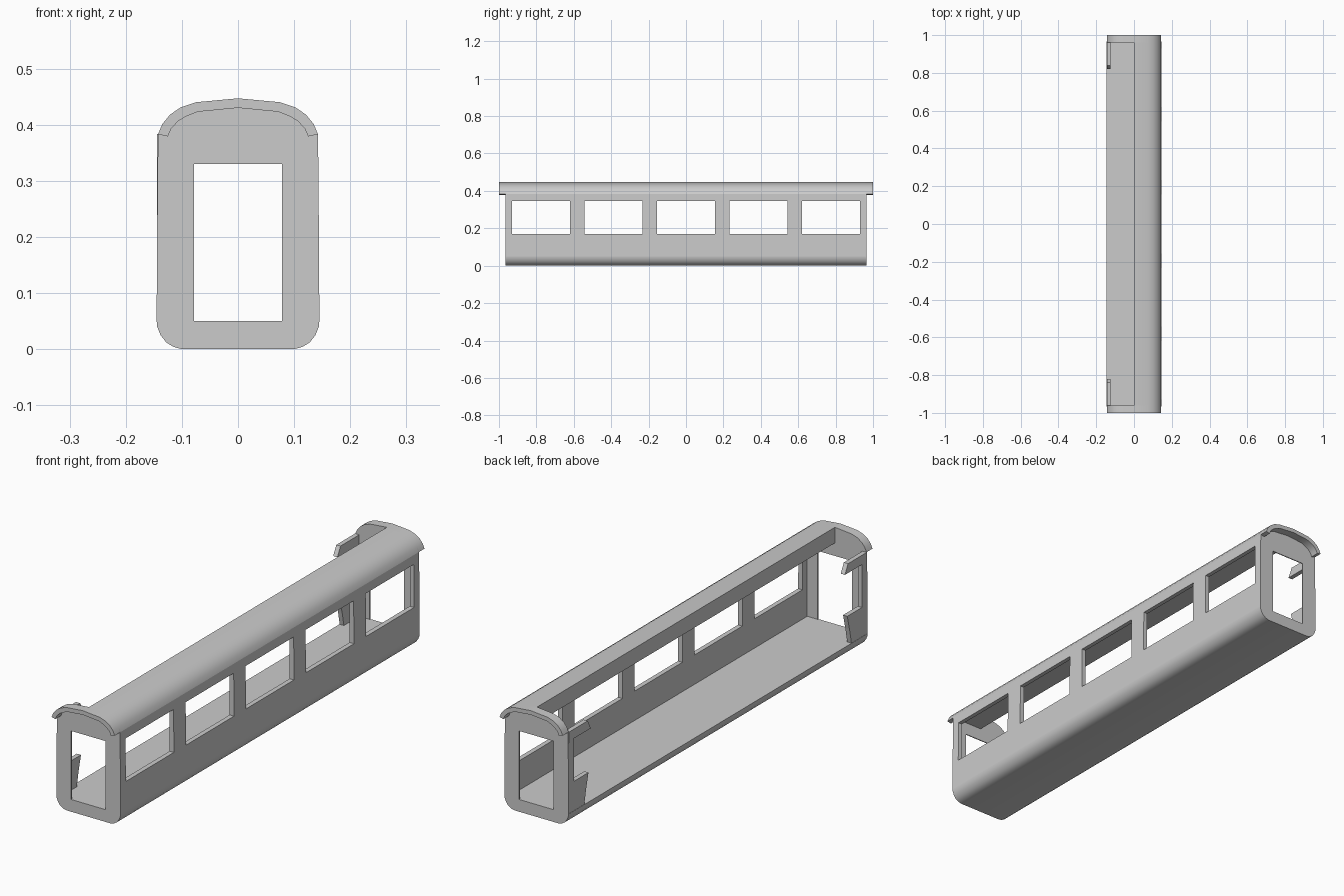
import bpy, bmesh, math
from mathutils import Vector

if "Cube" in bpy.data.objects:
    bpy.data.objects.remove(bpy.data.objects["Cube"], do_unlink=True)

grey = bpy.data.materials.new("light_grey")
grey.use_nodes = True
grey.diffuse_color = (0.6, 0.6, 0.6, 1)
grey.node_tree.nodes["Principled BSDF"].inputs["Base Color"].default_value = (0.6, 0.6, 0.6, 1)

BODY = 0.965      # half length of the body
PLATE = 0.004     # thickness of the end walls
INNER = BODY - PLATE
FLOOR, CEILING = 0.05, 0.383


def prism(name, points, start, end, axis="y"):
    """Extrude a closed profile, (x, z) along y or (y, z) along x."""
    bm = bmesh.new()
    if axis == "y":
        verts = [bm.verts.new((a, start, z)) for a, z in points]
        move = Vector((0, end - start, 0))
    else:
        verts = [bm.verts.new((start, a, z)) for a, z in points]
        move = Vector((end - start, 0, 0))
    face = bm.faces.new(verts)
    out = bmesh.ops.extrude_face_region(bm, geom=[face], use_keep_orig=True)
    bmesh.ops.translate(bm, vec=move, verts=[v for v in out["geom"] if isinstance(v, bmesh.types.BMVert)])
    bmesh.ops.recalc_face_normals(bm, faces=bm.faces)
    mesh = bpy.data.meshes.new(name)
    bm.to_mesh(mesh)
    bm.free()
    mesh.materials.append(grey)
    obj = bpy.data.objects.new(name, mesh)
    bpy.context.collection.objects.link(obj)
    return obj


def rect(a0, a1, z0, z1):
    return [(a0, z0), (a1, z0), (a1, z1), (a0, z1)]


def cut(obj, cutters):
    """Subtract the cutters, keep the result and remove them."""
    for c in cutters:
        c.hide_render = True
        mod = obj.modifiers.new("opening", "BOOLEAN")
        mod.operation = "DIFFERENCE"
        mod.solver = "EXACT"
        mod.object = c
    graph = bpy.context.evaluated_depsgraph_get()
    mesh = bpy.data.meshes.new_from_object(obj.evaluated_get(graph))
    obj.modifiers.clear()
    obj.data = mesh
    for c in cutters:
        bpy.data.objects.remove(c, do_unlink=True)


def smooth(obj):
    bpy.ops.object.select_all(action="DESELECT")
    obj.select_set(True)
    bpy.context.view_layer.objects.active = obj
    bpy.ops.object.shade_smooth_by_angle(angle=math.radians(35))


def mirrored(points):
    """Right half listed upwards, closed with its mirror image."""
    return points + [(-x, z) for x, z in reversed(points) if x > 0]


# Half profiles, from bottom to top
corner = [(0.1, 0), (0.115, 0.004), (0.128, 0.012), (0.138, 0.025), (0.144, 0.04), (0.145, FLOOR)]
side = [(0.145, FLOOR), (0.1445, 0.17), (0.143, 0.345), (0.1425, CEILING)]
arch = [(0.1425, CEILING), (0.135, 0.401), (0.121, 0.418), (0.102, 0.431), (0.075, 0.44), (0, 0.447)]
under = [(0.125, 0.379), (0.119, 0.393), (0.107, 0.406), (0.092, 0.415), (0.072, 0.423), (0, 0.43)]

# Solid floor with rounded lower edges
smooth(prism("floor", mirrored(corner), -INNER, INNER))

# Side wall with five windows
wall = prism("window_wall", side + [(0.125, CEILING), (0.125, FLOOR)], -INNER, INNER)
cut(wall, [prism("window_cutter", rect(y - 0.155, y + 0.155, 0.17, 0.345), 0.1, 0.2, "x")
           for y in (-0.775, -0.387, 0, 0.387, 0.775)])
smooth(wall)

# Half roof with a flat ceiling
smooth(prism("half_roof", arch + [(0, CEILING)], -INNER, INNER))

# Ends: thin wall with doorway, curved overhang and open-side wall stub
stub = [(BODY, FLOOR), (0.862, FLOOR), (0.85, 0.11), (0.835, 0.17), (0.93, 0.17),
        (0.93, 0.345), (0.82, 0.345), (0.84, CEILING), (BODY, CEILING)]
for s, label in ((-1, "front"), (1, "back")):
    end = prism(label + "_end_wall", mirrored(corner + side[1:] + arch[1:]), s * INNER, s * BODY)
    cut(end, [prism("door_cutter", rect(-0.078, 0.078, FLOOR, 0.33), s * 0.9, s * 1.1)])
    smooth(end)

    outer = arch + [(-x, z) for x, z in reversed(arch[:-1])]
    inner = under + [(-x, z) for x, z in reversed(under[:-1])]
    smooth(prism(label + "_roof_overhang", outer + inner[::-1], s * BODY, s * 1.0))

    prism(label + "_wall_stub", [(s * min(y, INNER), z) for y, z in stub], -0.144, -0.125, "x")
